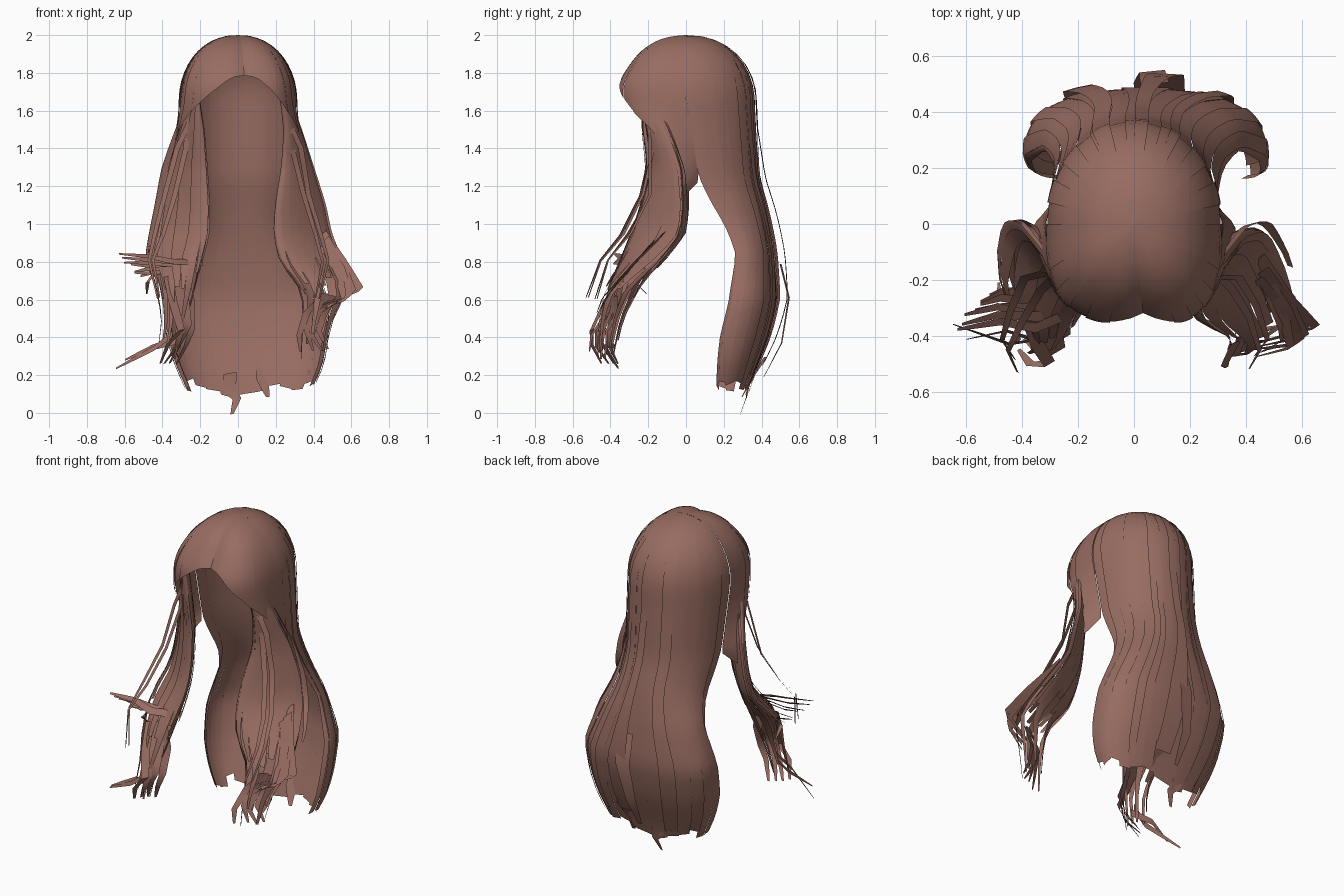
import bpy, bmesh, random
from math import sin, cos, pi, radians, copysign
from mathutils import Vector

random.seed(4)
cube = bpy.data.objects.get("Cube")
if cube:
    bpy.data.objects.remove(cube, do_unlink=True)

hair = bpy.data.materials.new("warm_brown_hair")
hair.use_nodes = True
COLOR = (0.31, 0.15, 0.12, 1)
hair.diffuse_color = COLOR
hair.node_tree.nodes["Principled BSDF"].inputs["Base Color"].default_value = COLOR

BROW, DOME, ARC = 1.65, 0.35, 0.55  # dome base height, dome height, dome arc length


def table(rows, z):
    """Smoothed lookup of a row of values by height (rows run downwards)."""
    def look(h):
        if h >= rows[0][0]:
            return Vector(rows[0][1:])
        for a, b in zip(rows, rows[1:]):
            if h >= b[0]:
                return Vector(a[1:]).lerp(Vector(b[1:]), (a[0] - h) / (a[0] - b[0]))
        return Vector(rows[-1][1:])
    return (look(z - 0.04) + look(z) * 2 + look(z + 0.04)) / 4


def spow(v, e):
    return copysign(abs(v) ** e, v)


def drop(t, end):
    """Height and dome radius factor along a strand from crown to its end."""
    d = t * (ARC + BROW - end)
    if d < ARC:
        return BROW + DOME * cos(d / ARC * pi / 2), sin(d / ARC * pi / 2) ** .9
    return BROW + ARC - d, 1.0


def ribbon(bm, fn, u0, u1, rows, cols=3):
    """Sheet of quads following fn(u, t), with t from 0 to 1."""
    grid = [[bm.verts.new(fn(u0 + (u1 - u0) * i / cols, j / rows))
             for i in range(cols + 1)] for j in range(rows + 1)]
    for a, b in zip(grid, grid[1:]):
        for i in range(cols):
            bm.faces.new((a[i], a[i + 1], b[i + 1], b[i]))


def finish(bm, name):
    mesh = bpy.data.meshes.new(name)
    bm.to_mesh(mesh)
    bm.free()
    ob = bpy.data.objects.new(name, mesh)
    bpy.context.collection.objects.link(ob)
    mesh.materials.append(hair)
    for o in bpy.context.selected_objects:
        o.select_set(False)
    ob.select_set(True)
    bpy.context.view_layer.objects.active = ob
    bpy.ops.object.shade_smooth_by_angle(angle=radians(50))


# Back curtain section: height, centre x, half width, back y, side edge y
BACK = [(1.65, 0, .31, .365, 0), (1.24, 0, .295, .385, .07), (1.1, .01, .295, .42, .14),
        (1.0, .02, .30, .44, .21), (.85, .03, .35, .465, .28), (.6, .04, .435, .485, .26),
        (.4, .05, .425, .44, .21), (.25, .06, .39, .38, .19), (.1, .06, .32, .32, .18)]


def back_point(phi, t, end, lift):
    z, s = drop(t, end)
    cx, a, yb, ye = table(BACK, z)
    low = min(1, max(0, (1.1 - z) / 0.45))
    phi *= 1 + 0.25 * low
    e = 1 - 0.2 * low
    c = spow(cos(phi), e)
    if c < 0:
        c *= 0.3
    a, yb = a + lift * s, yb + lift * s
    return Vector((cx + a * s * spow(sin(phi), e), s * (ye + (yb - ye) * c), z))


# Long back strands running from crown to the ragged hem
bm = bmesh.new()
COUNT = 15
for k in range(COUNT):
    p0 = radians(-90 + 180 * k / COUNT)
    p1 = radians(-90 + 180 * (k + 1) / COUNT + (1.2 if k < COUNT - 1 else 0))
    tip = random.uniform(.08, .14) + 0.05 * abs(k - 7) / 7
    slant, lift = random.uniform(-.03, .03), 0.006 * (k % 2)
    ribbon(bm, lambda u, t: back_point(
        u, t, tip + slant * (u - p0) / (p1 - p0), lift), p0, p1, 32)
finish(bm, "back_curtain")

# Looser outer strands over the back
bm = bmesh.new()
for mid, width, tip, out in ((5, 9, .25, .05), (-22, 12, .16, .02), (28, 7, .2, .012)):
    def loose(u, t):
        z = drop(t, tip)[0]
        push = out * max(0, sin(pi * min(1, max(0, (1.5 - z) / 1.4))))
        return back_point(u, t, tip, 0.01 + push)
    ribbon(bm, loose, radians(mid - width / 2), radians(mid + width / 2), 28, 2)
finish(bm, "loose_back_strands")

# Front cap section: height, front y, outward bulge at the temples
FRONT = [(1.85, -.35, 0), (1.75, -.37, 0), (1.65, -.36, .0), (1.57, -.335, .02),
         (1.48, -.26, .05), (1.35, -.18, .085), (1.24, -.12, .11), (1.1, -.10, .14)]
HAIRLINE = [(0, 1.8), (10, 1.765), (20, 1.715), (40, 1.625), (55, 1.53), (65, 1.42), (75, 1.26),
            (84, 1.11), (90, 1.22)]


def front_point(phi, t, lift):
    deg = abs(phi) * 180 / pi
    for a, b in zip(HAIRLINE, HAIRLINE[1:]):
        if deg <= b[0] + 1e-4:
            end = a[1] + (b[1] - a[1]) * (deg - a[0]) / (b[0] - a[0])
            break
    z, s = drop(t, end)
    yf, bulge = table(FRONT, z)
    a, ye = table(BACK, max(z, 1.24)).yw
    ye -= max(0, 1.24 - z) * .6
    a, yf = a + lift * s, yf - lift * s
    x = s * (a * spow(sin(phi), .72) + bulge * spow(sin(2 * phi), .6))
    y = s * (ye + (yf - ye) * spow(max(0, cos(phi)), .6))
    part = max(0, 1 - abs(x) / .05) * s
    return Vector((x + 0.035 * cos(phi) ** 4 * s, y + .015 * part, z - .012 * part))


# Cap swept in bands to both sides of the parting
bm = bmesh.new()
for side in (1, -1):
    for k in range(6):
        edges = [radians(15 * k), radians(15 * (k + 1) + (.8 if k < 5 else 0))]
        if side == 1:
            edges.reverse()
        ribbon(bm, lambda u, t: front_point(u, t, .004 * (k % 2)),
               side * edges[0], side * edges[1], 20, 4)
finish(bm, "front_cap")

# Front locks: height, centre x, half width, centre y, half depth
LEFT = [(1.66, .25, .03, -.20, .04), (1.5, .29, .05, -.15, .05), (1.3, .315, .09, -.10, .05),
        (1.1, .33, .14, -.12, .05), (.95, .34, .16, -.15, .055), (.8, .39, .18, -.24, .08),
        (.65, .47, .14, -.35, .09), (.5, .43, .09, -.40, .07), (.3, .40, .07, -.43, .05)]
RIGHT = [(1.66, -.23, .03, -.20, .04), (1.5, -.25, .08, -.16, .05), (1.3, -.275, .125, -.11, .05),
         (1.1, -.285, .15, -.12, .05), (.95, -.30, .165, -.15, .055), (.8, -.33, .16, -.24, .08),
         (.7, -.32, .12, -.32, .09), (.5, -.33, .07, -.40, .07), (.28, -.37, .06, -.43, .05)]


def build_lock(name, rows, side, count=18):
    """Flat lens of ribbons set diagonally, its outer edge further back."""
    bm = bmesh.new()
    for k in range(count):
        tip = random.uniform(.6, .78) if k % 3 else random.uniform(.28, .42)
        size = random.uniform(.8, 1.06)

        def point(ang, t):
            z = 1.66 + (tip - 1.66) * t
            cx, rx, cy, ry = table(rows, z)
            mid = 2 * pi * (k + .5) / count
            ang = mid + (ang - mid) * (1 - .5 * max(0, t - .75) / .25)
            dx = rx * cos(ang) * size
            turn = min(.85, max(.2, .2 + (z - .65) * 2.2))
            return Vector((cx + dx, cy + ry * sin(ang) * size + turn * side * dx, z))
        ribbon(bm, point, 2 * pi * (k + 1.15) / count, 2 * pi * (k - .15) / count, 18, 2)
    finish(bm, name)


build_lock("left_front_lock", LEFT, 1)
build_lock("right_front_lock", RIGHT, -1)


def wisp(bm, points, width, across):
    """Tapered ribbon through a few points, each nudged a little."""
    pts = [Vector(p) + Vector([random.uniform(-.012, .012) for _ in p]) for p in points]
    w = Vector(across).normalized() * width / 2

    def at(u, t):
        f = t * (len(pts) - 1)
        i = min(int(f), len(pts) - 2)
        taper = 1 - .75 * t * t
        return pts[i].lerp(pts[i + 1], f - i) + w * u * taper
    ribbon(bm, at, -1, 1, 2 * (len(pts) - 1), 1)


# Flicked ends of the right lock
bm = bmesh.new()
for k in range(7):
    d = .018 * k
    wisp(bm, [(-.2 - d, -.3 + d / 2, .8 - d / 2), (-.34, -.36 + d, .81 - d / 2),
              (-.48, -.34 + d, .84 - d), (-.63 + d, -.37 + d, .83 - d)], .05, (0, 1, .8))
for k in range(4):
    d = .03 * k
    wisp(bm, [(-.38 + d, -.34, .72), (-.34 + d, -.44 + d, .58), (-.3 + d / 2, -.5 + d, .45),
              (-.36 + d, -.5 + d, .36), (-.42 + d, -.45 + d, .27)], .055, (1, .6, .3))
for k in range(2):
    d = .05 * k
    wisp(bm, [(-.34, -.42, .42 - d), (-.45, -.44 + d, .34), (-.65 + d, -.36 - d, .24 + d)],
         .04, (.2, .3, 1))
wisp(bm, [(-.4, -.2, .8), (-.47, -.26, .7), (-.49, -.2, .62)], .03, (1, 0, .4))
finish(bm, "right_lock_wisps")

# Flicked ends of the left lock
bm = bmesh.new()
for k in range(6):
    d = .018 * k
    wisp(bm, [(.45, -.12 - d, .95 - d), (.55, -.26 - d, .8 - d), (.64 - d, -.36 - d, .65 - d / 2),
              (.45, -.42 - d / 2, .58 - d / 2)], .06, (.6, .4, .6))
for k in range(4):
    d = .03 * k
    wisp(bm, [(.45 + d / 2, -.38, .62), (.36 + d, -.42 + d / 2, .52), (.33 + d, -.5 + d, .42),
              (.34 + 1.6 * d, -.5 + d, .33)], .05, (1, .5, 0))
finish(bm, "left_lock_wisps")

# Thin outer strands hanging beside the face
bm = bmesh.new()
for side in (1, -1):
    for k in range(2):
        d = .04 * k
        wisp(bm, [(side * .26, -.2, 1.56), (side * (.29 + d), -.18, 1.4),
                  (side * (.34 + d), -.24 + d, 1.15), (side * (.40 + d), -.34 + d, .95),
                  (side * (.44 + d), -.46 + d, .8), (side * .42, -.52 + d, .6)],
             .035, (1, side * .6, 0))
finish(bm, "face_strands")

# Stray tails below the back hem
bm = bmesh.new()
wisp(bm, [(-.03, .34, .2), (-.05, .32, .12), (-.01, .31, .07), (-.03, .295, .005)], .07, (1, 0, .2))
wisp(bm, [(.14, .41, .3), (.12, .35, .18), (.15, .3, .08)], .08, (1, .2, 0))
wisp(bm, [(.08, .5, .8), (.07, .55, .6), (.04, .5, .38), (.02, .42, .2)], .1, (1, .1, 0))
finish(bm, "stray_tails")
